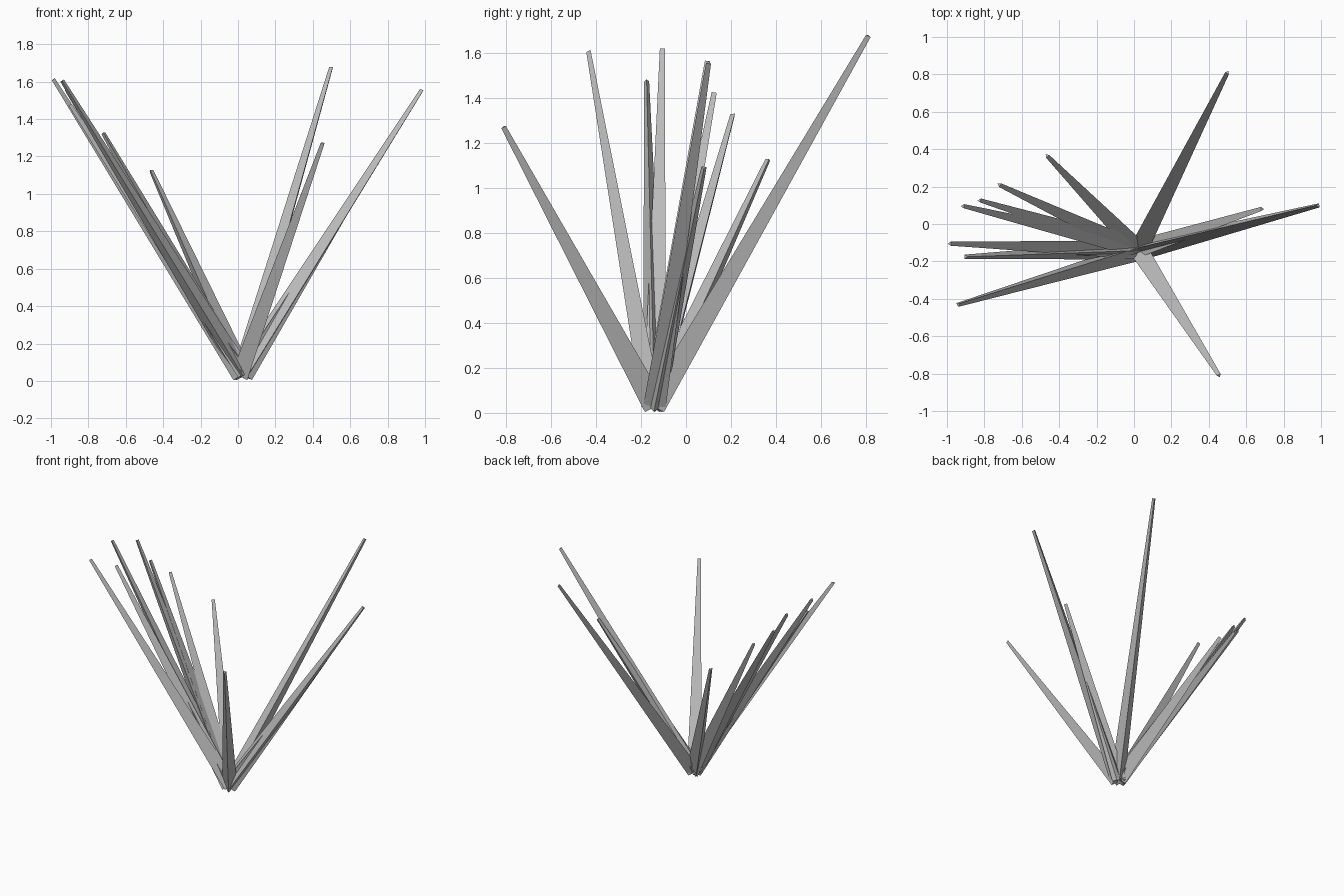
import bpy
import bmesh
from math import radians, cos, sin
from mathutils import Vector

old = bpy.data.objects.get("Cube")
if old:
    bpy.data.objects.remove(old, do_unlink=True)

grey = bpy.data.materials.new("plain_grey")
grey.use_nodes = True
colour = (0.5, 0.5, 0.5, 1)
grey.diffuse_color = colour
grey.node_tree.nodes["Principled BSDF"].inputs["Base Color"].default_value = colour

ROOT = Vector((0.025, -0.14, 0.035))
BASE_RADIUS, TIP_RADIUS = 0.058, 0.013

# Tip position of each blade and its twist about its own axis
BLADES = [
    ((0.50, 0.81, 1.675), 0),
    ((0.985, 0.10, 1.555), 0),
    ((0.455, -0.81, 1.27), 0),
    ((0.685, 0.08, 1.09), 60),
    ((-0.94, -0.43, 1.605), -30),
    ((-0.985, -0.105, 1.615), 0),
    ((-0.90, -0.175, 1.475), 60),
    ((-0.915, 0.095, 1.56), 0),
    ((-0.825, 0.125, 1.42), 0),
    ((-0.72, 0.21, 1.325), -30),
    ((-0.465, 0.365, 1.125), -45),
]


def add_blade(name, tip, twist):
    """Three-sided tapered spike from the shared root to its tip."""
    tip = Vector(tip)
    turn = Vector((0, 0, 1)).rotation_difference(tip - ROOT)
    bm = bmesh.new()

    def ring(centre, radius):
        angles = [radians(60 + 120 * i + twist) for i in range(3)]
        return [bm.verts.new(centre + turn @ Vector((radius * cos(a), radius * sin(a), 0)))
                for a in angles]

    low, high = ring(ROOT, BASE_RADIUS), ring(tip, TIP_RADIUS)
    bm.faces.new(low[::-1])
    bm.faces.new(high)
    for i in range(3):
        j = (i + 1) % 3
        bm.faces.new((low[i], low[j], high[j], high[i]))
    mesh = bpy.data.meshes.new(name)
    bm.to_mesh(mesh)
    bm.free()
    mesh.materials.append(grey)
    bpy.context.collection.objects.link(bpy.data.objects.new(name, mesh))


for number, (tip, twist) in enumerate(BLADES, 1):
    add_blade(f"grass_blade_{number}", tip, twist)
